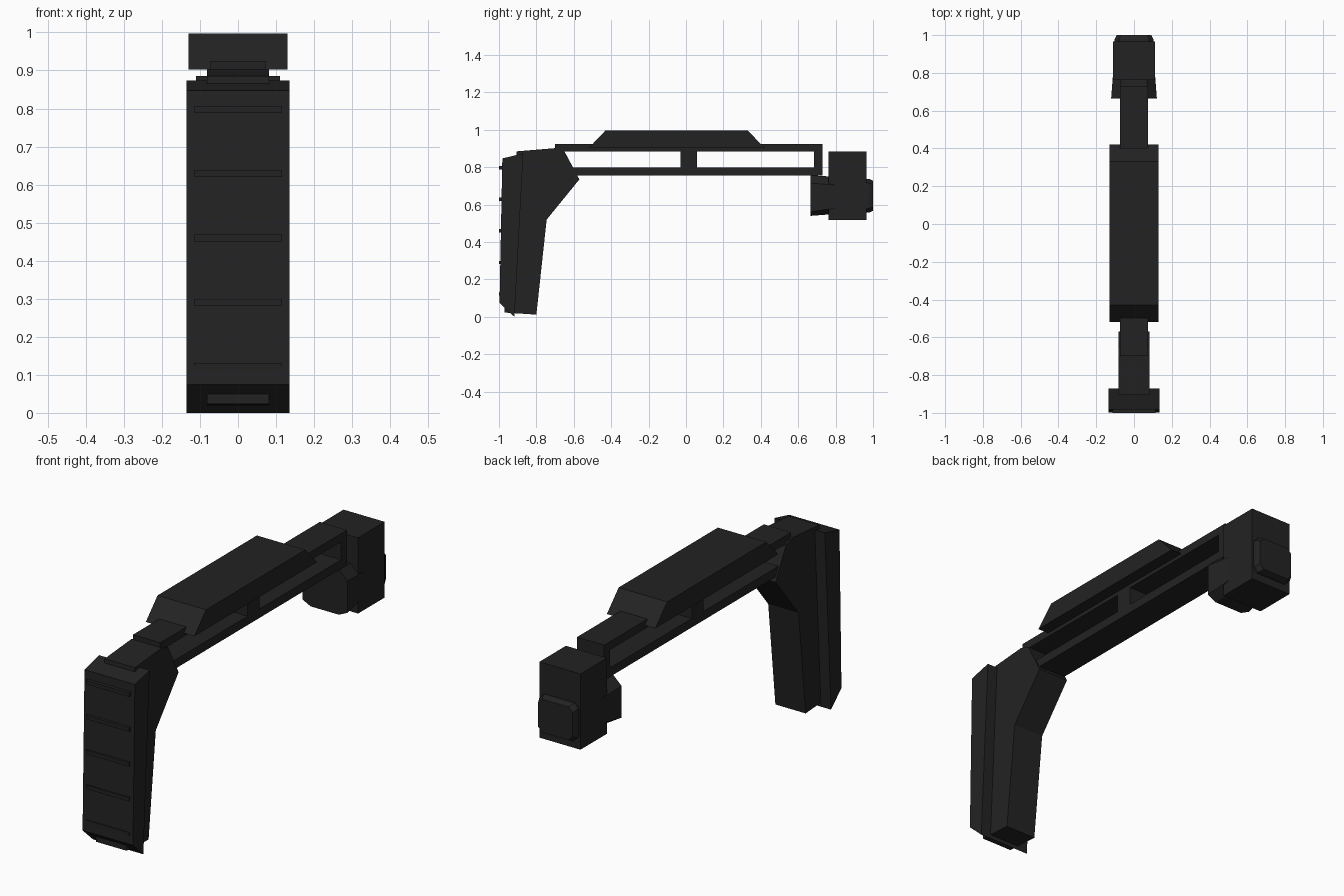
import bpy, bmesh

if "Cube" in bpy.data.objects:
    bpy.data.objects.remove(bpy.data.objects["Cube"])

mat = bpy.data.materials.new("matte black")
mat.diffuse_color = (0.0165, 0.0165, 0.0165, 1)
mat.use_nodes = True
mat.node_tree.nodes["Principled BSDF"].inputs["Base Color"].default_value = mat.diffuse_color


def finish(name, bm):
    bmesh.ops.recalc_face_normals(bm, faces=bm.faces[:])
    me = bpy.data.meshes.new(name)
    bm.to_mesh(me)
    bm.free()
    me.materials.append(mat)
    ob = bpy.data.objects.new(name, me)
    bpy.context.collection.objects.link(ob)
    return ob


def loft(name, rings):
    """Skin closed rings of points and cap both ends."""
    bm = bmesh.new()
    vs = [[bm.verts.new(p) for p in r] for r in rings]
    n = len(vs[0])
    for a, b in zip(vs, vs[1:]):
        for i in range(n):
            j = (i + 1) % n
            bm.faces.new((a[i], a[j], b[j], b[i]))
    bm.faces.new(vs[0])
    bm.faces.new(vs[-1])
    return finish(name, bm)


def side_profile(name, pts, half):
    """Extrude a (y, z) side profile across x."""
    return loft(name, [[(x, y, z) for y, z in pts] for x in (-half, half)])


def box(name, half, y0, y1, z0, z1):
    return side_profile(name, [(y0, z0), (y1, z0), (y1, z1), (y0, z1)], half)


def octagon(y, half, z0, z1, cx, cb, ct):
    """Rectangle in x/z with cut corners: cx sideways, cb below, ct above."""
    return [(-half, y, z0 + cb), (-half + cx, y, z0), (half - cx, y, z0), (half, y, z0 + cb),
            (half, y, z1 - ct), (half - cx, y, z1), (-half + cx, y, z1), (-half, y, z1 - ct)]


# Shoulder pad with chamfered foot
side_profile("shoulder_pad", [(-0.982, 0.847), (-0.87, 0.874), (-0.917, 0.0), (-0.997, 0.074)], 0.135)

# Grip ribs across the pad face
for i in range(5):
    z = 0.798 - i * 0.169
    box(f"pad_rib_{i + 1}", 0.115, -1.0, -0.97, z - 0.009, z + 0.009)

# Angled stock body, its toe pokes through the pad chamfer
side_profile("stock_body", [(-0.905, 0.885), (-0.70, 0.902), (-0.65, 0.885), (-0.57, 0.735),
                            (-0.745, 0.52), (-0.80, 0.012), (-0.97, 0.023), (-0.97, 0.06)], 0.081)

# Long strut with two open windows: a cell grid with holes, extruded across x
ys = [-0.70, -0.66, -0.03, 0.06, 0.685, 0.73]
zs = [0.755, 0.798, 0.885, 0.925]
bm = bmesh.new()
grid = [[bm.verts.new((-0.073, y, z)) for z in zs] for y in ys]
for i in range(len(ys) - 1):
    for j in range(len(zs) - 1):
        if j == 1 and i in (1, 3):
            continue
        bm.faces.new((grid[i][j], grid[i + 1][j], grid[i + 1][j + 1], grid[i][j + 1]))
ext = bmesh.ops.extrude_face_region(bm, geom=bm.faces[:], use_keep_orig=True)
moved = [g for g in ext["geom"] if isinstance(g, bmesh.types.BMVert)]
bmesh.ops.translate(bm, verts=moved, vec=(0.146, 0, 0))
finish("strut", bm)

# Cheek rest on top
side_profile("cheek_rest", [(-0.52, 0.903), (-0.43, 0.997), (0.33, 0.997), (0.42, 0.903)], 0.13)

# Rear clamp block, tapered hinge boss and end button
box("clamp_block", 0.11, 0.762, 0.965, 0.518, 0.885)
loft("hinge_boss", [octagon(0.665, 0.121, 0.54, 0.757, 0.045, 0.022, 0.042),
                    octagon(0.86, 0.106, 0.555, 0.745, 0.045, 0.035, 0.045)])
loft("end_button", [octagon(0.95, 0.102, 0.557, 0.738, 0.022, 0.022, 0.022),
                    octagon(0.978, 0.102, 0.557, 0.738, 0.022, 0.022, 0.022),
                    octagon(1.0, 0.092, 0.567, 0.728, 0.022, 0.022, 0.022)])
